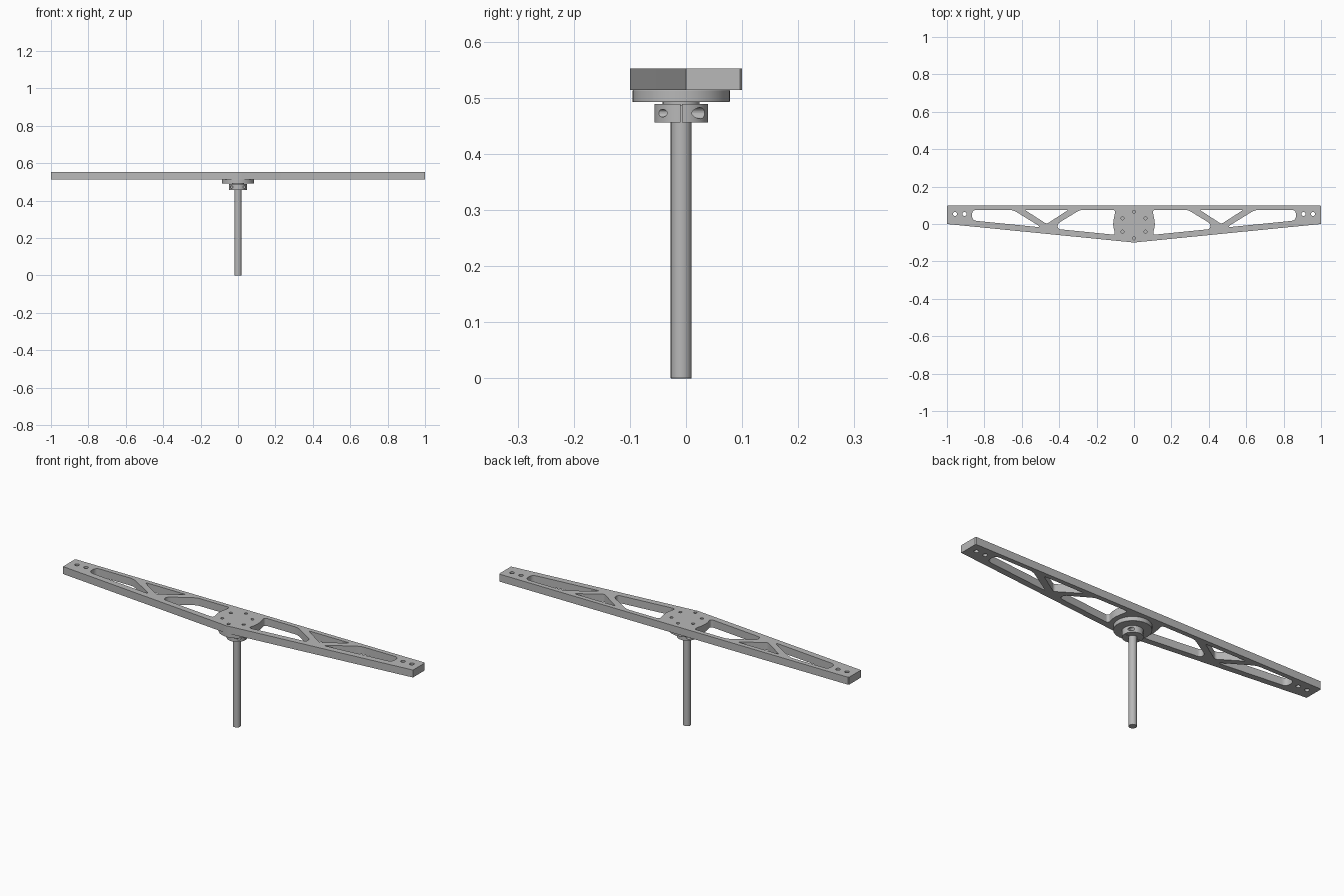
import bpy
import math
from mathutils import Vector

cube = bpy.data.objects.get("Cube")
if cube:
    bpy.data.objects.remove(cube, do_unlink=True)

metal = bpy.data.materials.new("grey metal")
metal.use_nodes = True
grey = (0.48, 0.48, 0.48, 1)
metal.diffuse_color = grey
metal.node_tree.nodes["Principled BSDF"].inputs["Base Color"].default_value = grey

AXIS_Y = -0.0085
BEAM_Z, BEAM_TOP = 0.514, 0.5525


def rounded(points, radius, steps=6):
    """Closed outline with every corner rounded off."""
    pts = [Vector(p) for p in points]
    out = []
    for i, p in enumerate(pts):
        to_prev, to_next = pts[i - 1] - p, pts[(i + 1) % len(pts)] - p
        a = p + to_prev.normalized() * min(radius, to_prev.length * 0.45)
        b = p + to_next.normalized() * min(radius, to_next.length * 0.45)
        for k in range(steps + 1):
            t = k / steps
            out.append(a * (1 - t) ** 2 + p * (2 * t * (1 - t)) + b * t * t)
    return out


def circle(x, y, r, n=24):
    return [(x + r * math.cos(math.tau * k / n), y + r * math.sin(math.tau * k / n))
            for k in range(n)]


def mirrored(points):
    return [(-x, y) for x, y in points]


def smooth(obj):
    bpy.ops.object.select_all(action="DESELECT")
    obj.select_set(True)
    bpy.context.view_layer.objects.active = obj
    bpy.ops.object.shade_smooth_by_angle(angle=math.radians(30))


def plate(name, loops, z0, z1):
    """Flat plate: first loop is the outline, the others are openings."""
    curve = bpy.data.curves.new(name, "CURVE")
    curve.dimensions = "2D"
    curve.fill_mode = "BOTH"
    curve.extrude = (z1 - z0) / 2
    for loop in loops:
        spline = curve.splines.new("POLY")
        spline.points.add(len(loop) - 1)
        for point, p in zip(spline.points, loop):
            point.co = (p[0], p[1], 0, 1)
        spline.use_cyclic_u = True
    curve.materials.append(metal)
    obj = bpy.data.objects.new(name, curve)
    obj.location.z = (z0 + z1) / 2
    bpy.context.collection.objects.link(obj)
    bpy.ops.object.select_all(action="DESELECT")
    obj.select_set(True)
    bpy.context.view_layer.objects.active = obj
    bpy.ops.object.convert(target="MESH")
    obj = bpy.context.object
    smooth(obj)
    return obj


def cylinder(name, r, z0, z1, bevel=0.0):
    bpy.ops.mesh.primitive_cylinder_add(vertices=64, radius=r, depth=z1 - z0,
                                        location=(0, AXIS_Y, (z0 + z1) / 2))
    obj = bpy.context.object
    obj.name = name
    obj.data.materials.append(metal)
    if bevel:
        mod = obj.modifiers.new("edge", "BEVEL")
        mod.width = bevel
        mod.segments = 2
    smooth(obj)
    return obj


def cut(obj, cutter):
    mod = obj.modifiers.new("cut", "BOOLEAN")
    mod.object = cutter
    mod.solver = "EXACT"
    bpy.context.view_layer.objects.active = obj
    bpy.ops.object.modifier_apply(modifier=mod.name)
    bpy.data.objects.remove(cutter, do_unlink=True)


# Beam with weight-saving pockets and bolt holes
outline = [(-1, 0), (-0.02, -0.097), (0, -0.1), (0.02, -0.097), (1, 0),
           (1, 0.096), (0.996, 0.1), (-0.996, 0.1), (-1, 0.096)]
inner_pocket = rounded([(0.098, 0.076), (0.287, 0.076), (0.408, 0.003), (0.408, -0.027),
                        (0.1, -0.058), (0.112, -0.01), (0.11, 0.02)], 0.018)
middle_pocket = rounded([(0.35, 0.076), (0.585, 0.076), (0.467, 0.0)], 0.012)
outer_pocket = rounded([(0.648, 0.076), (0.866, 0.076), (0.866, 0.019), (0.495, -0.018)], 0.026)
loops = [outline]
for pocket in (inner_pocket, middle_pocket, outer_pocket,
               circle(0.906, 0.053, 0.011), circle(0.957, 0.053, 0.011)):
    loops += [pocket, mirrored(pocket)]
for k in range(6):
    a = math.radians(90 + 60 * k)
    loops.append(circle(0.071 * math.cos(a), AXIS_Y + 0.003 + 0.071 * math.sin(a), 0.008, 16))
plate("beam", loops, BEAM_Z, BEAM_TOP)

# Hub and shaft
cylinder("hub_flange", 0.0865, 0.492, BEAM_Z, 0.001)
cylinder("hub_neck", 0.033, 0.486, 0.494)
cylinder("shaft", 0.0187, 0, BEAM_Z - 0.001, 0.001)

# Split clamp collar with screw holes on both sides
collar = cylinder("clamp_collar", 0.048, 0.456, 0.489)
for side in (-1, 1):
    for y, r in ((-0.037, 0.007), (0.037, 0.010)):
        bpy.ops.mesh.primitive_cylinder_add(
            vertices=24, radius=r, depth=0.046, rotation=(math.pi / 2, 0, 0),
            location=(side * 0.034, AXIS_Y + y, 0.4725))
        cut(collar, bpy.context.object)
    bpy.ops.mesh.primitive_cube_add(size=1, location=(side * 0.04, AXIS_Y, 0.4725))
    bpy.context.object.scale = (0.04, 0.003, 0.05)
    cut(collar, bpy.context.object)
smooth(collar)
